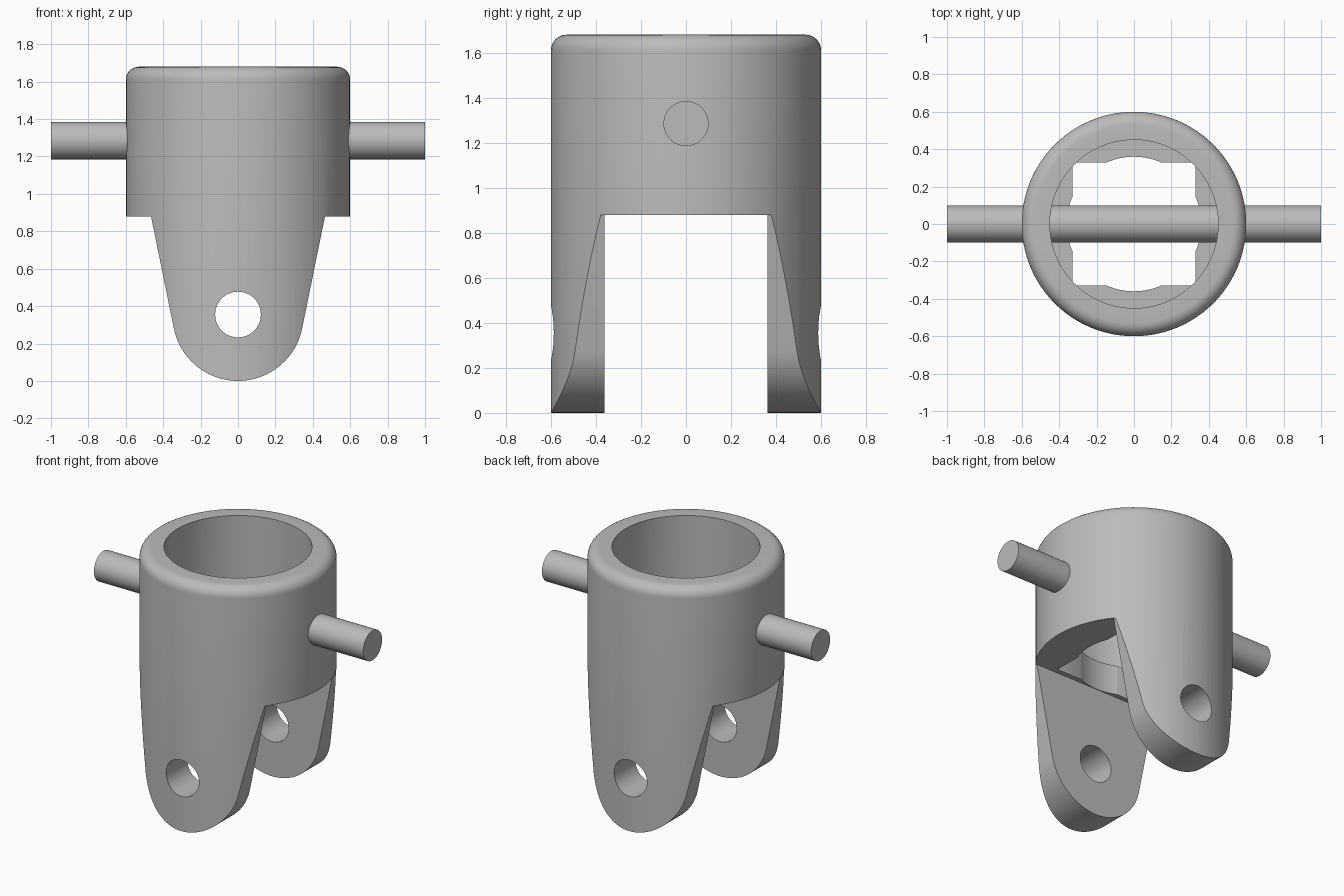
import bpy, bmesh, math
from mathutils import Matrix, Vector

if "Cube" in bpy.data.objects:
    bpy.data.objects.remove(bpy.data.objects["Cube"], do_unlink=True)

grey = bpy.data.materials.new("plain_grey")
grey.use_nodes = True
colour = (0.5, 0.5, 0.5, 1)
grey.diffuse_color = colour
grey.node_tree.nodes["Principled BSDF"].inputs["Base Color"].default_value = colour


def make_object(name, bm):
    bmesh.ops.recalc_face_normals(bm, faces=bm.faces)
    mesh = bpy.data.meshes.new(name)
    bm.to_mesh(mesh)
    bm.free()
    mesh.materials.append(grey)
    obj = bpy.data.objects.new(name, mesh)
    bpy.context.collection.objects.link(obj)
    return obj


def prism(name, outline, axis, start, end):
    """Extrude an outline along y or z."""
    def place(a, b, c):
        return (a, c, b) if axis == "Y" else (a, b, c)
    bm = bmesh.new()
    face = bm.faces.new([bm.verts.new(place(a, b, start)) for a, b in outline])
    new = bmesh.ops.extrude_face_region(bm, geom=[face])["geom"]
    bmesh.ops.translate(bm, vec=Vector(place(0, 0, end - start)),
                        verts=[v for v in new if isinstance(v, bmesh.types.BMVert)])
    return make_object(name, bm)


def rod(name, radius, length, centre, axis="Z", segments=64):
    bm = bmesh.new()
    turn = {"X": Matrix.Rotation(math.pi / 2, 4, "Y"),
            "Y": Matrix.Rotation(math.pi / 2, 4, "X"), "Z": Matrix()}[axis]
    bmesh.ops.create_cone(bm, cap_ends=True, segments=segments, radius1=radius, radius2=radius,
                          depth=length, matrix=Matrix.Translation(centre) @ turn)
    return make_object(name, bm)


def box(name, half_x, half_y, low, high):
    outline = [(-half_x, -half_y), (half_x, -half_y), (half_x, half_y), (-half_x, half_y)]
    return prism(name, outline, "Z", low, high)


def smooth(obj):
    bpy.ops.object.select_all(action="DESELECT")
    obj.select_set(True)
    bpy.context.view_layer.objects.active = obj
    bpy.ops.object.shade_smooth_by_angle(angle=math.radians(30))


def cut(target, tool, operation="DIFFERENCE"):
    bpy.context.view_layer.objects.active = target
    mod = target.modifiers.new("cut", "BOOLEAN")
    mod.operation, mod.solver, mod.object = operation, "EXACT", tool
    bpy.ops.object.modifier_apply(modifier=mod.name)
    bpy.data.objects.remove(tool, do_unlink=True)


R, TOP, SHOULDER, FLOOR = 0.6, 1.68, 0.88, 1.08
FILLET, TIP = 0.07, 0.35

# Solid sleeve, turned from a profile with a rounded top rim
profile = [(0, 0), (R, 0)]
for i in range(9):
    t = math.pi / 2 * i / 8
    profile.append((R - FILLET + FILLET * math.cos(t), TOP - FILLET + FILLET * math.sin(t)))
profile.append((0, TOP))
bm = bmesh.new()
verts = [bm.verts.new((r, 0, z)) for r, z in profile]
edges = [bm.edges.new(pair) for pair in zip(verts, verts[1:])]
bmesh.ops.spin(bm, geom=verts + edges, cent=(0, 0, 0), axis=(0, 0, 1),
               angle=2 * math.pi, steps=96)
bmesh.ops.remove_doubles(bm, verts=bm.verts, dist=1e-5)
sleeve = make_object("clevis_sleeve", bm)

# Side profile of the prongs: tangent taper down to a round tip
root_x = 0.465
rise = SHOULDER - TIP
tangent = math.atan2(rise, root_x) - math.acos(TIP / math.hypot(root_x, rise))
arc = []
for i in range(49):
    t = tangent - (math.pi + 2 * tangent) * i / 48
    arc.append((TIP * math.cos(t), TIP + TIP * math.sin(t)))
outline = [(1, 2), (1, SHOULDER), (root_x, SHOULDER)] + arc
outline += [(-root_x, SHOULDER), (-1, SHOULDER), (-1, 2)]
cut(sleeve, prism("prong_profile", outline, "Y", -1, 1), "INTERSECT")

# Gap between the prongs, upper bore, keyed opening and cross hole
cut(sleeve, box("prong_gap", 1, 0.363, -0.2, SHOULDER))
cut(sleeve, rod("bore", 0.45, 1, (0, 0, FLOOR + 0.5), segments=96))
cut(sleeve, box("square_opening", 0.33, 0.33, 0.7, FLOOR + 0.002))
cut(sleeve, rod("round_opening", 0.36, 0.6, (0, 0, 1.0)))
cut(sleeve, rod("cross_hole", 0.122, 2, (0, 0, 0.355), "Y"))
smooth(sleeve)

# Cross pin through the sleeve
smooth(rod("cross_pin", 0.1, 2, (0, 0, 1.285), "X"))
